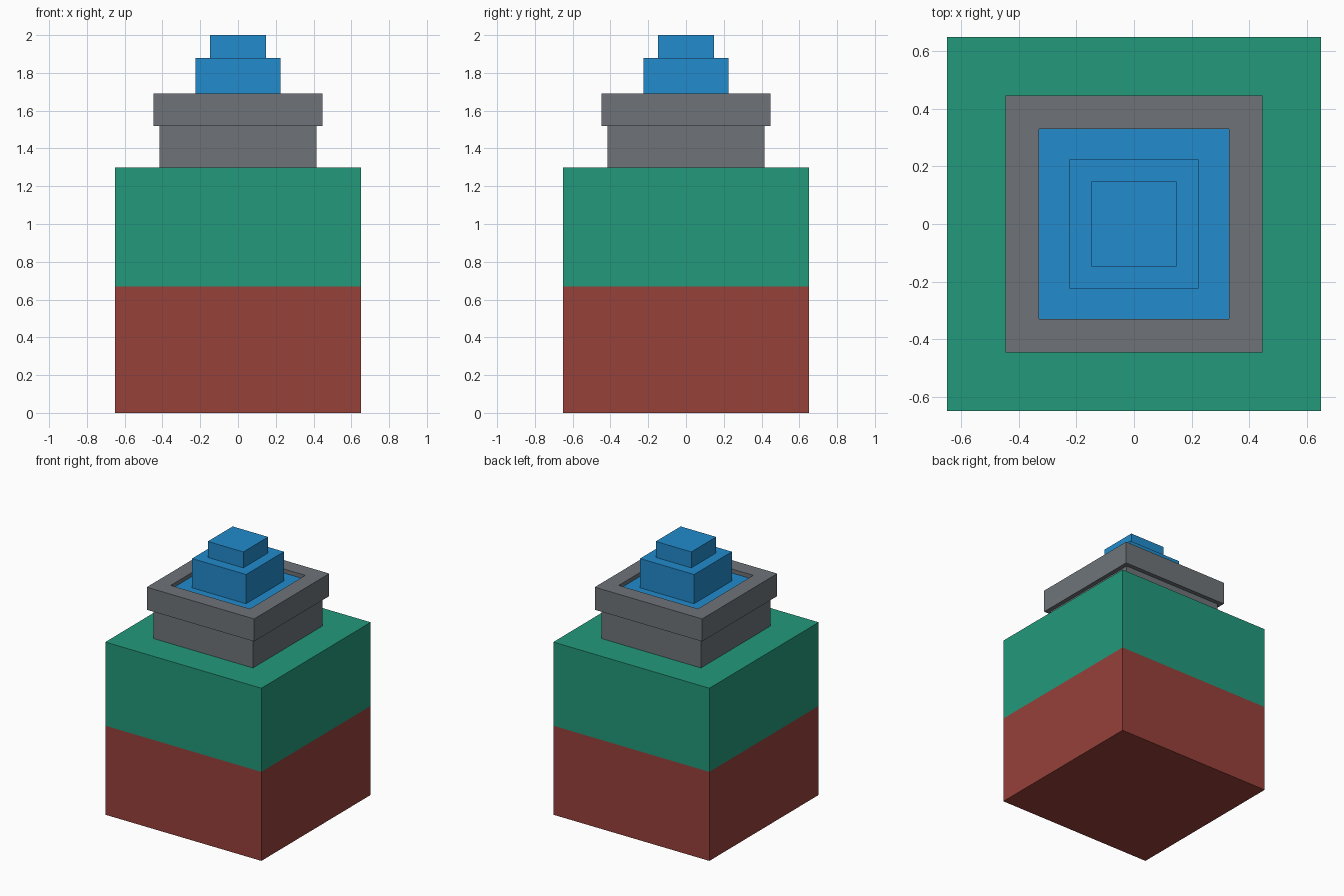
import bpy, bmesh

if "Cube" in bpy.data.objects:
    bpy.data.objects.remove(bpy.data.objects["Cube"])


def srgb(*rgb):
    lin = [(c / 255 / 12.92) if c / 255 <= 0.04045 else ((c / 255 + 0.055) / 1.055) ** 2.4 for c in rgb]
    return (*lin, 1.0)


def material(name, *rgb):
    m = bpy.data.materials.new(name)
    m.diffuse_color = srgb(*rgb)
    m.use_nodes = True
    m.node_tree.nodes["Principled BSDF"].inputs["Base Color"].default_value = m.diffuse_color
    return m


red = material("brick red", 151, 65, 58)
green = material("sea green", 34, 153, 123)
grey = material("slate grey", 110, 116, 121)
blue = material("bright blue", 34, 139, 204)


def tower(name, profile, mats):
    """Square-sided solid: stacked (half_width, z) rings, capped at both ends."""
    bm = bmesh.new()
    rings = [[bm.verts.new((sx * r, sy * r, z)) for sx, sy in ((-1, -1), (1, -1), (1, 1), (-1, 1))]
             for r, z in profile]
    for a, b in zip(rings, rings[1:]):
        for i in range(4):
            j = (i + 1) % 4
            bm.faces.new((a[i], a[j], b[j], b[i]))
    bm.faces.new(rings[0][::-1])
    bm.faces.new(rings[-1])
    bmesh.ops.recalc_face_normals(bm, faces=bm.faces)
    mesh = bpy.data.meshes.new(name)
    bm.to_mesh(mesh)
    bm.free()
    for m in mats:
        mesh.materials.append(m)
    obj = bpy.data.objects.new(name, mesh)
    bpy.context.collection.objects.link(obj)
    return obj


SPLIT, TOP, LEVEL = 0.67, 1.30, 1.66

# Main block: red below, green above
body = tower("body", [(0.65, 0), (0.65, SPLIT), (0.65, TOP)], [red, green])
for f in body.data.polygons:
    f.material_index = int(f.center.z > SPLIT)

# Neck and the overhanging open rim
tower("neck", [(0.415, TOP), (0.415, 1.52)], [grey])
tower("rim", [(0.447, 1.52), (0.447, 1.69), (0.33, 1.69), (0.33, LEVEL - 0.02)], [grey])

# Blue insert filling the recess, with the stepped cap on it
tower("insert", [(0.33, LEVEL - 0.02), (0.33, LEVEL)], [blue])
tower("cap_lower", [(0.225, LEVEL), (0.225, 1.88)], [blue])
tower("cap_upper", [(0.148, 1.88), (0.148, 2.0)], [blue])
